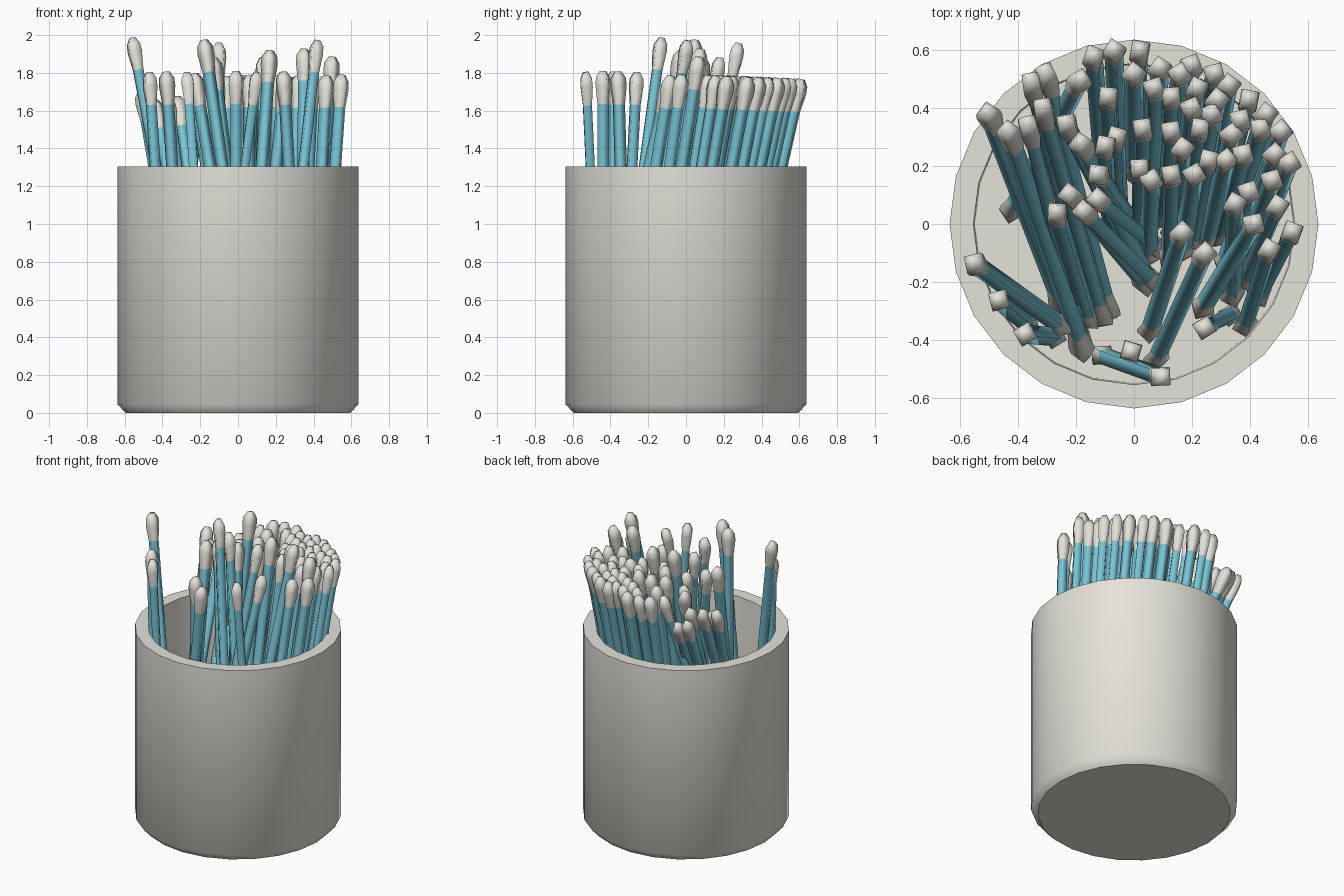
import bpy, bmesh, math, random
from mathutils import Vector, Matrix

if "Cube" in bpy.data.objects:
    bpy.data.objects.remove(bpy.data.objects["Cube"])

random.seed(4)


def material(name, rgb):
    m = bpy.data.materials.new(name)
    m.diffuse_color = (*rgb, 1)
    m.use_nodes = True
    m.node_tree.nodes["Principled BSDF"].inputs["Base Color"].default_value = m.diffuse_color
    return m


white = material("warm_white", (0.77, 0.76, 0.70))
blue = material("stick_blue", (0.20, 0.57, 0.69))


def loft(bm, rings, sides, frame, mats):
    """Revolved closed profile [(radius, height)], one material per band."""
    loops = []
    for r, z in rings:
        loops.append([bm.verts.new(frame @ Vector((r * math.cos(2 * math.pi * i / sides),
                                                   r * math.sin(2 * math.pi * i / sides), z)))
                      for i in range(sides)])
    for k in range(len(loops) - 1):
        a, b = loops[k], loops[k + 1]
        for i in range(sides):
            j = (i + 1) % sides
            f = bm.faces.new((a[i], a[j], b[j], b[i]))
            f.material_index = mats[k]
    bm.faces.new(loops[0][::-1]).material_index = mats[0]
    bm.faces.new(loops[-1]).material_index = mats[-1]


def finish(bm, name, mats, angle):
    me = bpy.data.meshes.new(name)
    bm.to_mesh(me)
    bm.free()
    ob = bpy.data.objects.new(name, me)
    bpy.context.collection.objects.link(ob)
    for m in mats:
        me.materials.append(m)
    bpy.ops.object.select_all(action='DESELECT')
    ob.select_set(True)
    bpy.context.view_layer.objects.active = ob
    bpy.ops.object.shade_smooth_by_angle(angle=math.radians(angle))
    return ob


# Cup: chamfered foot, straight wall, flat rim, inner wall and floor
bm = bmesh.new()
cup = [(0.595, 0), (0.637, 0.045), (0.637, 1.305), (0.555, 1.305), (0.55, 0.06)]
loft(bm, cup, 24, Matrix.Identity(4), [0] * 4)
finish(bm, "cup", [white], 46)

# Swab profile: cotton bud, stick, cotton bud
L = 1.75
bud = [(0.020, 0), (0.042, 0.035), (0.045, 0.075), (0.033, 0.175)]
profile = bud + [(r, L - z) for r, z in reversed(bud)]
bands = [0, 0, 0, 1, 0, 0, 0]


def swab(bm, tx, ty, bx, by, lift=0.0):
    d = Vector((tx - bx, ty - by, 0))
    d.z = math.sqrt(L * L - d.length_squared)
    turn = Matrix.Rotation(random.uniform(0, math.pi / 2), 4, 'Z')
    frame = Matrix.Translation((bx, by, 0.06 + lift)) @ d.to_track_quat('Z', 'Y').to_matrix().to_4x4() @ turn
    loft(bm, profile, 4, frame, bands)


# Main bundle: tops only, fanning out towards the back
tops = [(-.14, .59), (-.07, .61), (.02, .61), (.09, .55), (0, .53), (-.09, .45),
        (.16, .53), (.20, .56), (.28, .53), (.33, .49), (.40, .44), (.46, .39), (.51, .33),
        (.54, .22), (.49, .25), (.48, .16), (.38, .25), (.44, .34), (.37, .37), (.29, .44),
        (.22, .48), (.13, .45), (.07, .48), (.20, .41), (.27, .39), (.34, .32), (.03, .34),
        (.13, .33), (.23, .34), (.17, .27), (.26, .23), (.32, .23), (.21, .18),
        (.06, .16), (.02, .20), (-.06, .31), (.40, .12), (.55, -.02)]
bm = bmesh.new()
for x, y in tops:
    swab(bm, x, y, 0.78 * x, 0.76 * y - 0.24)
finish(bm, "swab_bundle", [white, blue], 95)

# Loose swabs: top x, y, bottom x, y, lift
loose = [(-.51, .40, -.24, -.30, .06), (-.44, .34, -.17, -.46, .06), (-.37, .36, -.17, -.44, .05),
         (-.32, .42, -.10, -.34, .05), (-.31, .54, -.08, -.32, .05), (-.36, .51, -.14, -.33, .05),
         (-.18, .51, -.43, .03, .03), (-.24, .36, .02, -.15, .03), (-.19, .29, .05, -.20, .02),
         (-.13, .18, .06, -.10, 0)]
tall = [(-.56, -.13, -.24, -.36, .22), (-.23, .11, .05, -.22, .04), (-.27, .05, -.15, -.34, .04),
        (-.18, .05, .07, -.20, .20), (-.13, .09, .08, -.08, .09), (-.10, .28, -.08, -.05, .18),
        (.42, .01, .23, -.30, .20), (.35, .08, .34, -.26, .15), (.50, .07, .38, -.20, .10),
        (.17, -.02, .05, -.38, .15), (.13, .18, .12, -.13, .10)]
front = [(.25, -.09, .07, -.48, 0), (.47, -.08, .38, -.36, 0), (.10, -.53, -.12, -.45, .01),
         (-.01, -.44, -.01, -.44, 0), (.24, -.36, .34, -.31, 0), (-.38, -.38, -.27, -.39, 0),
         (-.47, -.26, -.36, -.35, 0)]
for name, group in (("left_swabs", loose), ("tall_swabs", tall), ("front_swabs", front)):
    bm = bmesh.new()
    for s in group:
        swab(bm, *s)
    finish(bm, name, [white, blue], 95)
